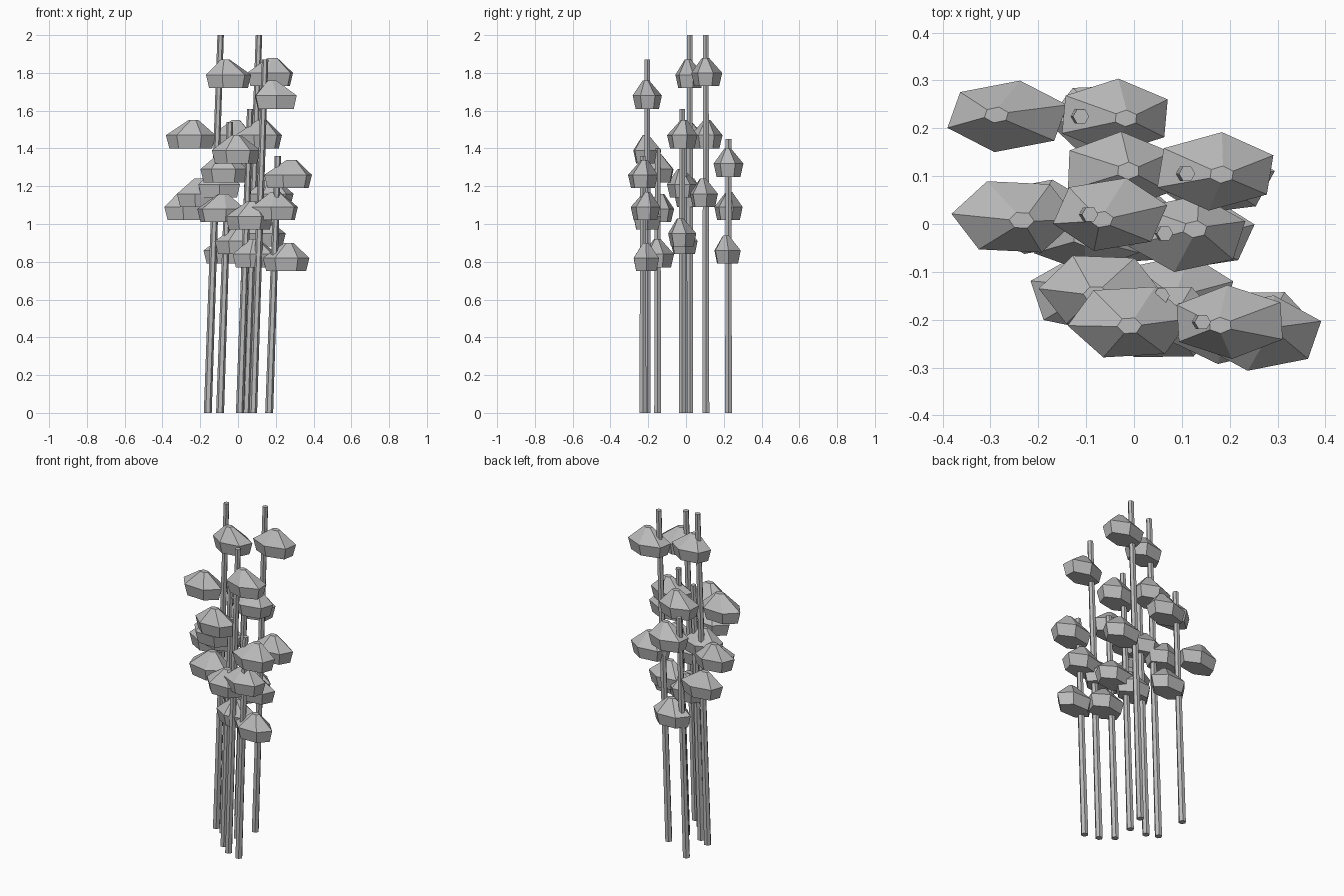
import bpy, bmesh, math, random
from mathutils import Vector

if "Cube" in bpy.data.objects:
    bpy.data.objects.remove(bpy.data.objects["Cube"])

random.seed(4)
grey = bpy.data.materials.new("plain_grey")
grey.diffuse_color = (0.5, 0.5, 0.5, 1)
grey.use_nodes = True
grey.node_tree.nodes["Principled BSDF"].inputs["Base Color"].default_value = grey.diffuse_color


def loft(name, rings):
    """Skin a stack of equal-sided rings and cap both ends."""
    bm = bmesh.new()
    rows = [[bm.verts.new(p) for p in ring] for ring in rings]
    n = len(rows[0])
    for a, b in zip(rows, rows[1:]):
        for i in range(n):
            j = (i + 1) % n
            bm.faces.new((a[i], a[j], b[j], b[i]))
    bm.faces.new(rows[0][::-1])
    bm.faces.new(rows[-1])
    bmesh.ops.recalc_face_normals(bm, faces=bm.faces)
    mesh = bpy.data.meshes.new(name)
    bm.to_mesh(mesh)
    bm.free()
    mesh.materials.append(grey)
    obj = bpy.data.objects.new(name, mesh)
    bpy.context.collection.objects.link(obj)


def hexagon(x, y, z, rx, ry, turn=0.0):
    return [Vector((x + rx * math.cos(turn + k * math.pi / 3),
                    y + ry * math.sin(turn + k * math.pi / 3), z)) for k in range(6)]


# Leaning stalks: foot x, y, height
LEAN = 0.034
stalks = [(-0.16, 0.02, 2.0), (0.043, 0.105, 2.0), (0.08, -0.205, 1.87), (0.01, -0.02, 1.61),
          (-0.16, 0.225, 1.45), (0.01, -0.15, 1.40), (0.165, -0.228, 1.36), (-0.095, -0.01, 1.54)]
for x, y, h in stalks:
    loft("stalk", [hexagon(x, y, 0, 0.021, 0.021),
                   hexagon(x + LEAN * h, y, h, 0.017, 0.017)])

# Leaf clumps: centre x, y, underside z
clumps = [(-0.05, 0.02, 1.72), (0.17, 0.11, 1.73), (0.20, -0.205, 1.61),
          (-0.25, 0.015, 1.40), (0.11, -0.02, 1.40), (-0.01, -0.205, 1.32),
          (-0.03, 0.11, 1.40), (0.265, -0.228, 1.19), (-0.10, -0.02, 1.14),
          (-0.265, 0.225, 1.02), (-0.20, 0.015, 1.09), (0.17, 0.095, 1.09),
          (0.195, -0.215, 1.02), (0.0, -0.01, 0.84), (0.13, -0.02, 0.88),
          (-0.09, -0.145, 1.01), (0.06, -0.205, 0.97), (-0.07, -0.14, 1.22),
          (-0.04, 0.225, 1.25), (0.255, -0.21, 0.75), (0.09, -0.145, 0.77),
          (-0.06, 0.22, 0.79)]
for x, y, z in clumps:
    turn = random.uniform(0, math.pi / 3)
    rx, ry = random.uniform(0.122, 0.134), random.uniform(0.076, 0.084)
    dx, dy = random.uniform(-0.025, 0.025), random.uniform(-0.012, 0.012)
    loft("leaf_clump", [hexagon(x, y, z, rx * 0.86, ry * 0.8, turn),
                        hexagon(x, y, z + 0.07, rx, ry, turn),
                        hexagon(x + dx, y + dy, z + 0.15, rx * 0.2, ry * 0.22, turn)])
